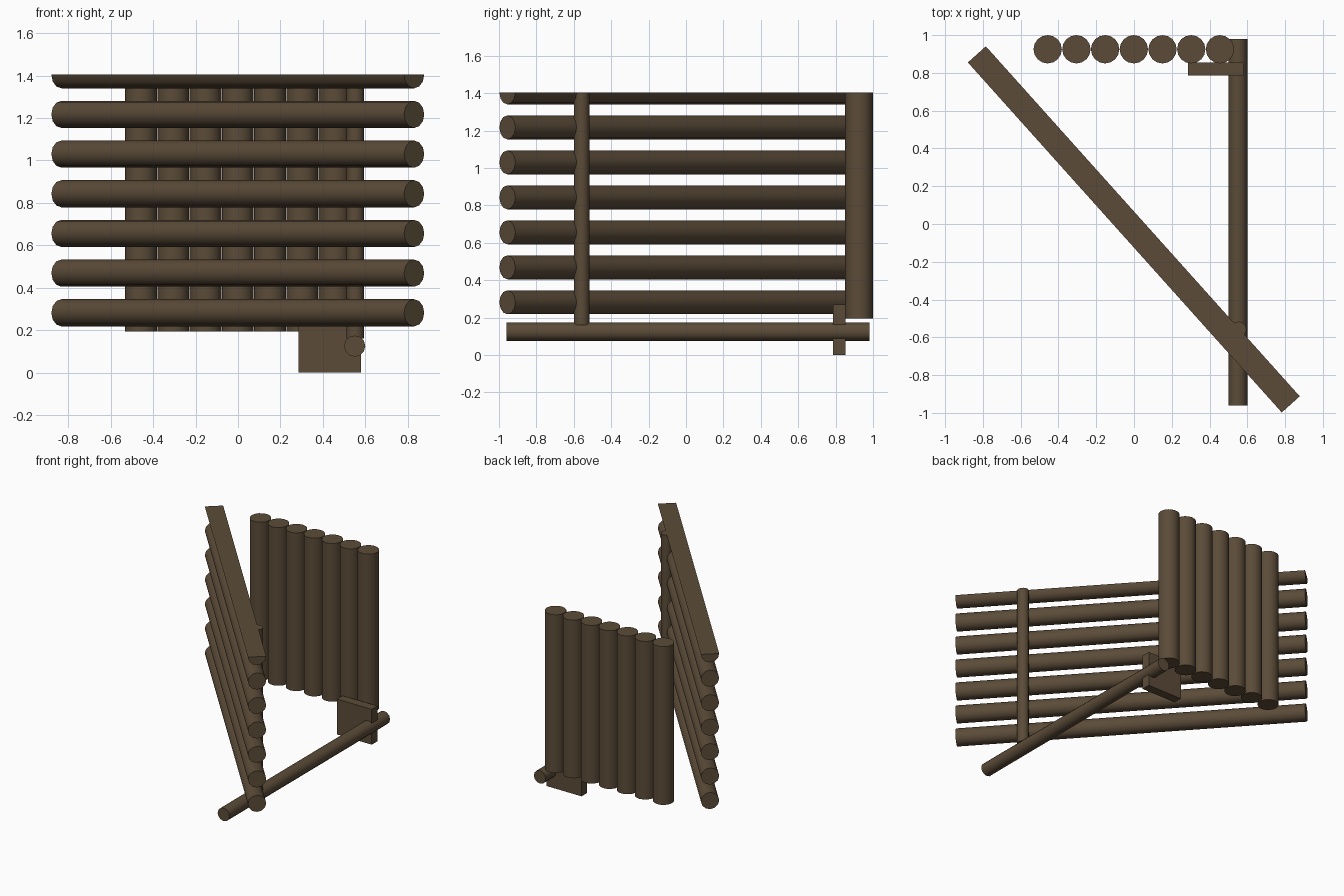
import bpy, bmesh, math
from mathutils import Vector, Matrix

if "Cube" in bpy.data.objects:
    bpy.data.objects.remove(bpy.data.objects["Cube"])

wood = bpy.data.materials.new("brown_wood")
wood.diffuse_color = (0.105, 0.071, 0.040, 1)
wood.use_nodes = True
wood.node_tree.nodes["Principled BSDF"].inputs["Base Color"].default_value = wood.diffuse_color


def finish(name, bm):
    bmesh.ops.recalc_face_normals(bm, faces=bm.faces)
    me = bpy.data.meshes.new(name)
    bm.to_mesh(me)
    bm.free()
    me.shade_smooth()
    me.set_sharp_from_angle(angle=math.radians(40))
    me.materials.append(wood)
    ob = bpy.data.objects.new(name, me)
    bpy.context.collection.objects.link(ob)
    return ob


def log(name, a, b, r, sides=12, cut_z=None):
    """Capped cylinder from a to b, optionally sawn flat at height cut_z."""
    a, b = Vector(a), Vector(b)
    d = b - a
    mat = Matrix.Translation((a + b) / 2) @ d.to_track_quat('Z', 'Y').to_matrix().to_4x4()
    bm = bmesh.new()
    bmesh.ops.create_cone(bm, cap_ends=True, segments=sides, radius1=r, radius2=r,
                          depth=d.length, matrix=mat)
    if cut_z is not None:
        bmesh.ops.bisect_plane(bm, geom=bm.verts[:] + bm.edges[:] + bm.faces[:],
                               plane_co=(0, 0, cut_z), plane_no=(0, 0, 1), clear_outer=True)
        bmesh.ops.holes_fill(bm, edges=[e for e in bm.edges if e.is_boundary])
    return finish(name, bm)


TOP = 1.404

# diagonal wall of stacked horizontal logs, the top one sawn in half
for i in range(7):
    z = 0.282 + i * 0.187
    log(f"wall_log_{i + 1}", (-0.832, 0.898, z), (0.83, -0.955, z), 0.064,
        cut_z=TOP if i == 6 else None)

# back palisade of upright logs
for i in range(7):
    x = -0.457 + i * 0.152
    log(f"palisade_post_{i + 1}", (x, 0.925, 0.195), (x, 0.925, TOP), 0.075, 16)

# thin post behind the diagonal wall
log("support_post", (0.553, -0.558, 0.16), (0.553, -0.558, TOP), 0.042)

# beam lying on the ground
log("ground_beam", (0.55, -0.96, 0.125), (0.55, 0.98, 0.125), 0.05)

# plank under the palisade end
bm = bmesh.new()
bmesh.ops.create_cube(bm, size=1, matrix=Matrix.Translation((0.433, 0.82, 0.135))
                      @ Matrix.Diagonal((0.295, 0.068, 0.27, 1)))
finish("foot_plank", bm)
